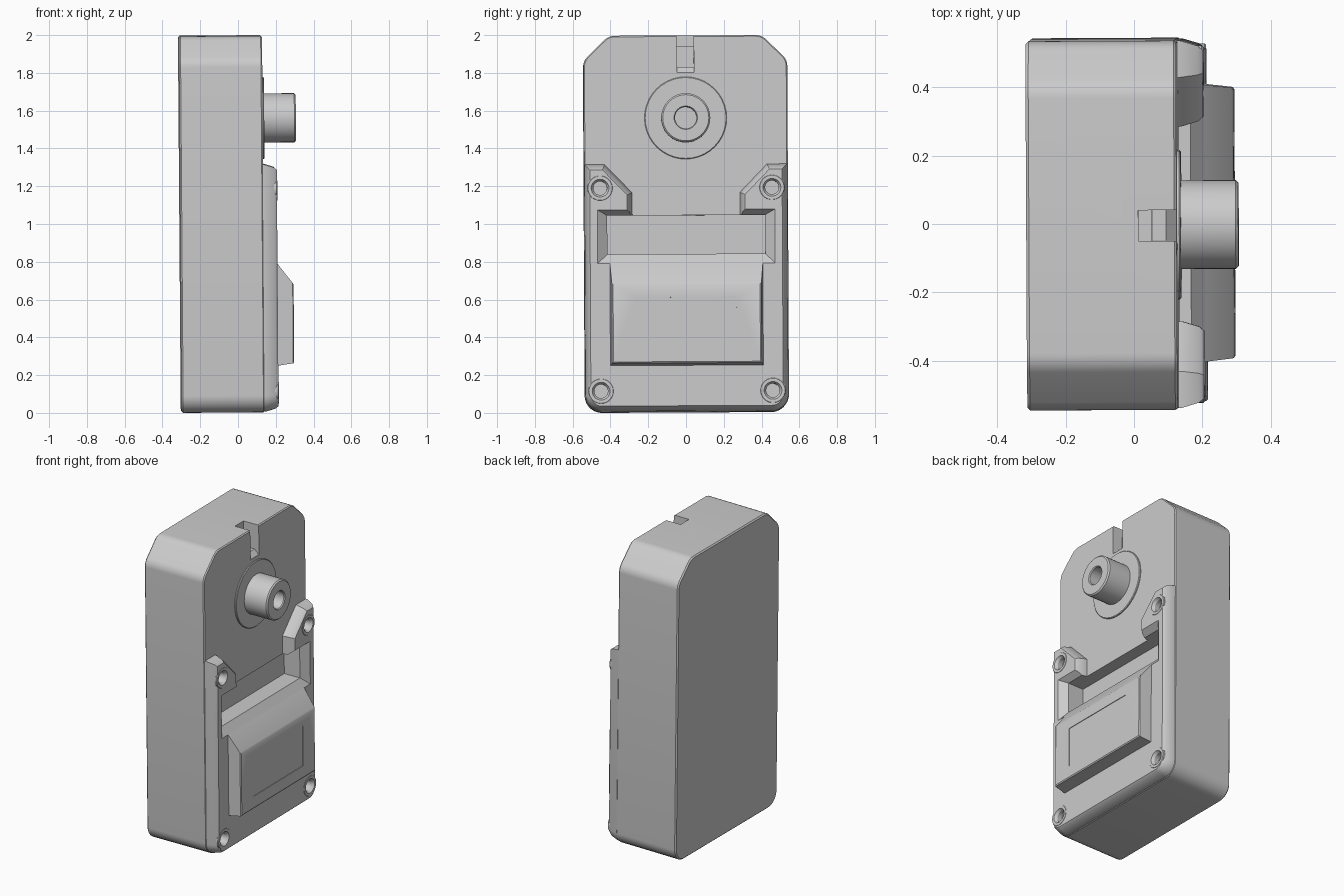
import bpy, bmesh, math
from mathutils import Vector, Matrix

if "Cube" in bpy.data.objects:
    bpy.data.objects.remove(bpy.data.objects["Cube"])


def loft(name, sections):
    """Solid through sections of (x, [(y, z), ...]), capped at both ends."""
    bm = bmesh.new()
    rings = [[bm.verts.new((x, y, z)) for y, z in pts] for x, pts in sections]
    n = len(rings[0])
    for a, b in zip(rings, rings[1:]):
        for i in range(n):
            j = (i + 1) % n
            bm.faces.new((a[i], a[j], b[j], b[i]))
    bm.faces.new(rings[0])
    bm.faces.new(rings[-1])
    bmesh.ops.recalc_face_normals(bm, faces=bm.faces)
    mesh = bpy.data.meshes.new(name)
    bm.to_mesh(mesh)
    bm.free()
    ob = bpy.data.objects.new(name, mesh)
    bpy.context.collection.objects.link(ob)
    return ob


def rect(y, z0, z1):
    return [(-y, z0), (y, z0), (y, z1), (-y, z1)]


def circle(r, y, z, n=40):
    return [(y + r * math.cos(2 * math.pi * i / n),
             z + r * math.sin(2 * math.pi * i / n)) for i in range(n)]


def turned(name, y, z, steps):
    return loft(name, [(x, circle(r, y, z)) for r, x in steps])


def rounded(half, steps=6):
    """Mirror (y, z, radius) corners of the right half and fillet them."""
    pts = half + [(-y, z, r) for y, z, r in reversed(half)]
    out = []
    for i, (y, z, r) in enumerate(pts):
        p = Vector((y, z))
        if r == 0:
            out.append(p)
            continue
        a = (Vector(pts[i - 1][:2]) - p).normalized()
        b = (Vector(pts[(i + 1) % len(pts)][:2]) - p).normalized()
        half_angle = a.angle(b) / 2
        c = p + (a + b).normalized() * r / math.sin(half_angle)
        t = r / math.tan(half_angle)
        u, v = p + a * t - c, p + b * t - c
        for k in range(steps + 1):
            d = u.lerp(v, k / steps).normalized() * r
            out.append(c + d)
    return out


def inset(pts, d):
    """Mitred inward offset of a counter-clockwise outline."""
    out = []
    for i, p in enumerate(pts):
        e0 = (p - pts[i - 1]).normalized()
        e1 = (pts[(i + 1) % len(pts)] - p).normalized()
        n0, n1 = Vector((-e0.y, e0.x)), Vector((-e1.y, e1.x))
        out.append(p + (n0 + n1) * d / (1 + n0.dot(n1)))
    return out


def cut(target, cutters):
    for c in cutters:
        c.hide_render = True
        m = target.modifiers.new("cut", 'BOOLEAN')
        m.operation, m.solver, m.object = 'DIFFERENCE', 'EXACT', c
        bpy.context.view_layer.objects.active = target
        bpy.ops.object.modifier_apply(modifier=m.name)


parts = []
screws = [(s * 0.455, z) for s in (-1, 1) for z in (0.115, 1.19)]

# main case
outline = rounded([(0.54, 0.004, 0.09), (0.54, 1.865, 0.08), (0.405, 1.997, 0.08)])
body = loft("case", [(-0.308, inset(outline, 0.008)), (-0.30, outline),
                     (0.125, outline), (0.132, inset(outline, 0.006))])
parts.append(body)

# raised front cover with two ears
edge = rounded([(0.537, 0.008, 0.085), (0.537, 1.315, 0), (0.43, 1.315, 0),
                (0.285, 1.165, 0), (0.285, 1.0, 0)])
cover = loft("front_cover", [(0.12, edge), (0.14, edge), (0.19, inset(edge, 0.015)),
                             (0.205, inset(edge, 0.028))])
parts.append(cover)

# cutters: tapered pocket, notch in the top, screw clearances
pocket = loft("pocket_cutter", [(0.05, rect(0.418, 0.84, 1.045)),
                                (0.165, rect(0.418, 0.84, 1.045)),
                                (0.205, rect(0.47, 0.79, 1.075)),
                                (0.245, rect(0.522, 0.74, 1.105))])
notch = loft("notch_cutter", [(0.06, rect(0.045, 1.83, 2.1)),
                              (0.10, rect(0.045, 1.83, 2.1)),
                              (0.13, rect(0.045, 1.80, 2.1)),
                              (0.20, rect(0.045, 1.80, 2.1))])
notch_back = loft("notch_back_cutter", [(0.02, rect(0.045, 1.94, 2.1)),
                                        (0.08, rect(0.045, 1.94, 2.1))])
holes = [turned("screw_cutter", y, z, [(0.055, 0.15), (0.055, 0.3)]) for y, z in screws]
cut(body, [pocket, notch, notch_back])
cut(cover, [pocket] + holes)

# screw bosses with countersunk holes
for y, z in screws:
    parts.append(turned("screw_boss", y, z, [(0.068, 0.12), (0.068, 0.202), (0.064, 0.207),
                                             (0.047, 0.207), (0.036, 0.19), (0.036, 0.155)]))

# raised block with shallow panel
block = loft("front_block", [(0.195, rect(0.406, 0.25, 0.80)),
                             (0.205, rect(0.405, 0.25, 0.79)),
                             (0.285, rect(0.396, 0.262, 0.687)),
                             (0.29, rect(0.389, 0.269, 0.678))])
panel = loft("panel_cutter", [(0.286, rect(0.265, 0.345, 0.61)),
                              (0.33, rect(0.265, 0.345, 0.61))])
cut(block, [panel])
parts.append(block)

# output disc and hollow spindle
parts.append(turned("spindle_disc", 0, 1.56, [(0.218, 0.12), (0.218, 0.138), (0.214, 0.142)]))
parts.append(turned("spindle", 0, 1.56, [(0.13, 0.13), (0.13, 0.302), (0.122, 0.31),
                                         (0.062, 0.31), (0.057, 0.304), (0.057, 0.17)]))

for c in [pocket, notch, notch_back, panel] + holes:
    bpy.data.objects.remove(c, do_unlink=True)

# slight overall lean of the model, then seat on the ground
centre = Matrix.Translation((0, 0, 1))
lean = (centre @ Matrix.Rotation(0.005, 4, 'Z') @ Matrix.Rotation(-0.0075, 4, 'Y')
        @ Matrix.Rotation(0.005, 4, 'X') @ centre.inverted())
for ob in parts:
    ob.data.transform(lean)
low = min(v.co.z for ob in parts for v in ob.data.vertices)
for ob in parts:
    ob.data.transform(Matrix.Translation((0, 0, -low)))

bpy.ops.object.select_all(action='DESELECT')
for ob in parts:
    ob.select_set(True)
bpy.context.view_layer.objects.active = body
bpy.ops.object.shade_smooth_by_angle(angle=math.radians(30))
